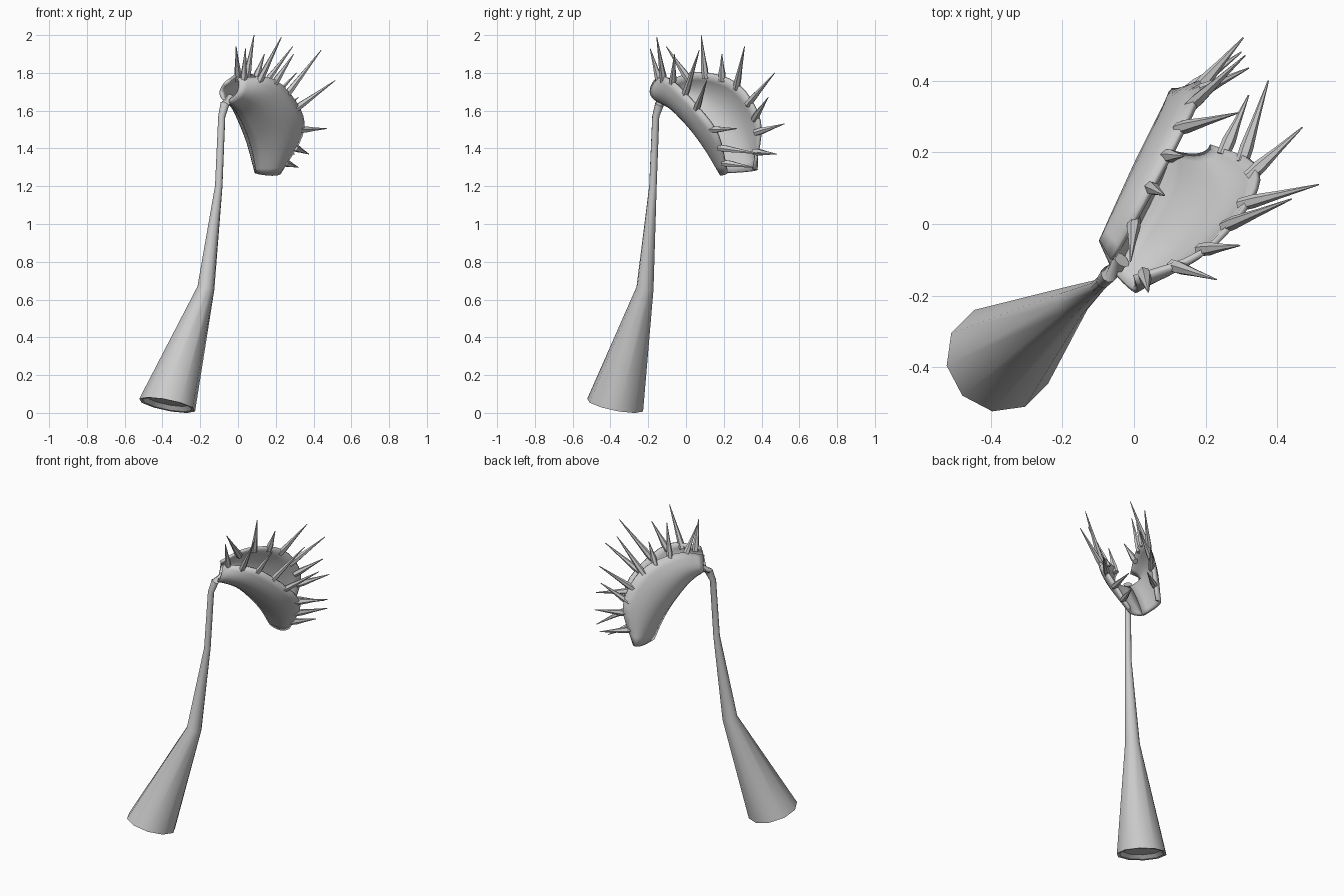
import bpy, bmesh, math
from mathutils import Vector as V

if "Cube" in bpy.data.objects:
    bpy.data.objects.remove(bpy.data.objects["Cube"])

grey = bpy.data.materials.new("plain_grey")
grey.diffuse_color = (0.6, 0.6, 0.6, 1)
grey.use_nodes = True
grey.node_tree.nodes["Principled BSDF"].inputs["Base Color"].default_value = grey.diffuse_color


def finish(bm, name, angle=40):
    bmesh.ops.recalc_face_normals(bm, faces=bm.faces[:])
    me = bpy.data.meshes.new(name)
    bm.to_mesh(me)
    bm.free()
    me.materials.append(grey)
    ob = bpy.data.objects.new(name, me)
    bpy.context.collection.objects.link(ob)
    bpy.ops.object.select_all(action='DESELECT')
    ob.select_set(True)
    bpy.context.view_layer.objects.active = ob
    bpy.ops.object.shade_smooth_by_angle(angle=math.radians(angle))
    return ob


def tube(bm, rings, sides):
    """Skin rings given as (centre, radius, axis) and cap both ends."""
    loops = []
    for c, r, n in rings:
        n = V(n).normalized()
        ref = V((1, -1, 0)) if abs(n.z) > 0.6 else V((0, 0, 1))
        a = (ref - n * ref.dot(n)).normalized()
        b = n.cross(a)
        loops.append([bm.verts.new(V(c) + r * (a * math.cos(t) + b * math.sin(t)))
                      for t in (2 * math.pi * (i + 0.5) / sides for i in range(sides))])
    for p, q in zip(loops, loops[1:]):
        for i in range(sides):
            j = (i + 1) % sides
            bm.faces.new((p[i], p[j], q[j], q[i]))
    bm.faces.new(loops[0])
    bm.faces.new(loops[-1])


def spline(pts, t):
    """Catmull-Rom point at t in 0..1."""
    p = [V(q) for q in pts]
    p = [2 * p[0] - p[1]] + p + [2 * p[-1] - p[-2]]
    k = min(int(t * (len(pts) - 1)), len(pts) - 2)
    f = t * (len(pts) - 1) - k
    a, b, c, d = p[k:k + 4]
    return 0.5 * (2 * b + (c - a) * f + (2 * a - 5 * b + 4 * c - d) * f * f
                  + (3 * b - a - 3 * c + d) * f ** 3)


# Stem: flared foot with a recessed underside, thin bent neck
foot_axis = (0.2, 0.2, 1)
bm = bmesh.new()
tube(bm, [
    ((-0.37, -0.37, 0.065), 0.115, foot_axis),
    ((-0.375, -0.375, 0.043), 0.135, foot_axis),
    ((-0.375, -0.375, 0.041), 0.153, foot_axis),
    ((-0.17, -0.217, 0.66), 0.046, (0.2, 0.13, 1)),
    ((-0.102, -0.175, 1.20), 0.020, (0.08, 0.06, 1)),
    ((-0.086, -0.160, 1.57), 0.019, (0.1, 0.1, 1)),
    ((-0.070, -0.140, 1.635), 0.024, (0.4, 0.4, 1)),
    ((-0.035, -0.100, 1.665), 0.026, (0.7, 0.8, 0.7)),
], 10)
finish(bm, "stem")

# Lobes: curved sheets running from a shared hinge, over a belly, to the rim
hinge = [(-0.05, -0.14, 1.65), (0.0, -0.03, 1.59), (0.05, 0.07, 1.48),
         (0.08, 0.14, 1.38), (0.1, 0.2, 1.27)]
right_belly = [(0.0, -0.185, 1.70), (0.11, -0.1, 1.65), (0.2, 0.01, 1.54),
               (0.23, 0.1, 1.42), (0.18, 0.19, 1.26)]
right_rim = [(0.0, -0.15, 1.77), (0.19, -0.08, 1.765), (0.325, 0.07, 1.61),
             (0.335, 0.17, 1.47), (0.22, 0.22, 1.27)]
left_belly = [(-0.09, -0.05, 1.69), (-0.04, 0.06, 1.68), (0.015, 0.18, 1.60),
              (0.065, 0.28, 1.47), (0.1, 0.35, 1.28)]
left_rim = [(-0.06, -0.1, 1.75), (0.03, 0.06, 1.80), (0.14, 0.27, 1.74),
            (0.19, 0.39, 1.54), (0.13, 0.36, 1.29)]


def lobe(name, belly, rim, rows=16, cols=8):
    bm = bmesh.new()
    grid = []
    for i in range(rows + 1):
        t = i / rows
        h, m, r = (spline(c, t) for c in (hinge, belly, rim))
        grid.append([bm.verts.new(h * (1 - s) * (1 - 2 * s) + m * 4 * s * (1 - s) + r * s * (2 * s - 1))
                     for s in (j / cols for j in range(cols + 1))])
    for a, b in zip(grid, grid[1:]):
        for j in range(cols):
            bm.faces.new((a[j], a[j + 1], b[j + 1], b[j]))
    ob = finish(bm, name)
    mod = ob.modifiers.new("thickness", 'SOLIDIFY')
    mod.thickness = 0.018
    mod.offset = 0


lobe("right_lobe", right_belly, right_rim)
lobe("left_lobe", left_belly, left_rim)

# Spikes: pairs of root on the rim and tip
right_spikes = [
    ((0.03, -0.145, 1.77), (0.04, -0.19, 1.93)), ((0.12, -0.12, 1.77), (0.23, -0.155, 1.99)),
    ((0.20, -0.07, 1.755), (0.295, -0.06, 1.90)), ((0.27, 0.0, 1.70), (0.44, 0.07, 1.92)),
    ((0.32, 0.06, 1.62), (0.515, 0.11, 1.76)), ((0.34, 0.15, 1.50), (0.47, 0.27, 1.505)),
    ((0.31, 0.20, 1.40), (0.375, 0.40, 1.37)), ((0.26, 0.22, 1.32), (0.32, 0.36, 1.30))]
left_spikes = [
    ((0.0, 0.0, 1.785), (-0.01, -0.105, 1.94)), ((0.05, 0.1, 1.80), (0.085, 0.08, 2.0)),
    ((0.10, 0.19, 1.785), (0.14, 0.19, 1.90)), ((0.14, 0.27, 1.74), (0.29, 0.31, 1.94)),
    ((0.17, 0.34, 1.65), (0.31, 0.47, 1.80)), ((0.185, 0.37, 1.57), (0.32, 0.435, 1.67)),
    ((0.19, 0.39, 1.49), (0.305, 0.52, 1.53)), ((0.165, 0.38, 1.38), (0.30, 0.48, 1.37))]
for side, spikes in (("right", right_spikes), ("left", left_spikes)):
    bm = bmesh.new()
    for root, tip in spikes:
        a, b = V(root), V(tip)
        d = (b - a).normalized()
        tube(bm, [(a - d * 0.03, 0.018, d), (a + d * 0.015, 0.019, d),
                  (a.lerp(b, 0.45), 0.011, d), (b, 0.002, d)], 6)
    finish(bm, side + "_spikes")
